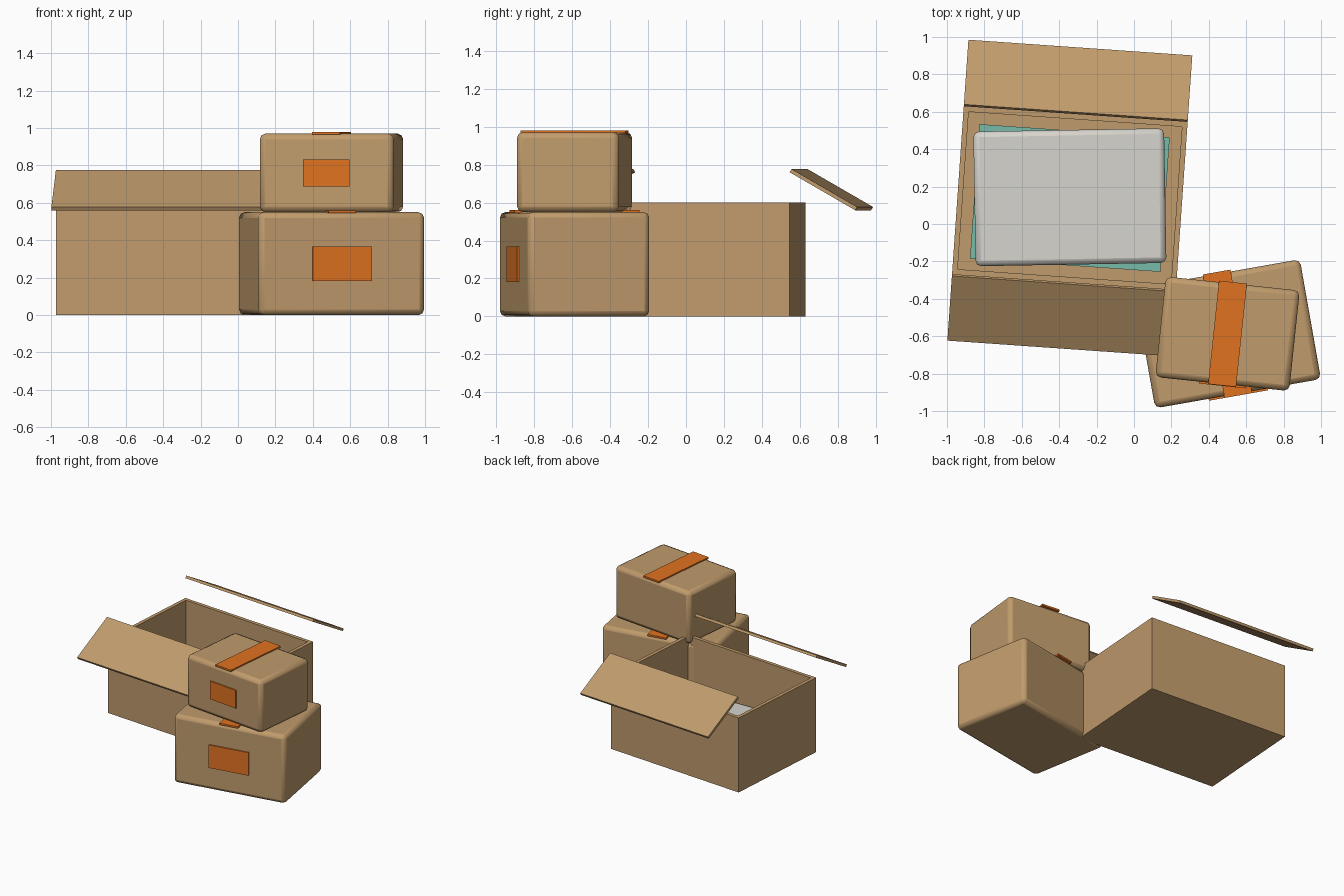
import bpy, bmesh
from math import radians, pi
from mathutils import Matrix, Vector

if "Cube" in bpy.data.objects:
    bpy.data.objects.remove(bpy.data.objects["Cube"])


def material(name, rgb):
    m = bpy.data.materials.new(name)
    m.diffuse_color = (*rgb, 1)
    m.use_nodes = True
    m.node_tree.nodes["Principled BSDF"].inputs["Base Color"].default_value = m.diffuse_color
    return m


CARD = material("cardboard", (0.53, 0.33, 0.15))
TAPE = material("orange_tape", (0.75, 0.17, 0.015))
TEAL = material("teal_cloth", (0.19, 0.50, 0.40))
PALE = material("pale_cloth", (0.68, 0.66, 0.61))


def frame(x, y, deg):
    """Local frame standing on the ground, turned about z."""
    return Matrix.Translation((x, y, 0)) @ Matrix.Rotation(radians(deg), 4, 'Z')


def block(name, base, centre, size, mat, tilt=0, bevel=0, wall=0, floor=0):
    """Box in a local frame; optional tilt about x, bevel, or hollow open top."""
    bm = bmesh.new()
    bmesh.ops.create_cube(bm, size=1)
    bmesh.ops.scale(bm, vec=size, verts=bm.verts)
    if wall:
        top = max(bm.faces, key=lambda f: f.calc_center_median().z)
        bmesh.ops.inset_region(bm, faces=[top], thickness=wall)
        ext = bmesh.ops.extrude_discrete_faces(bm, faces=[top])
        bmesh.ops.translate(bm, vec=(0, 0, floor - size[2]),
                            verts=ext["faces"][0].verts[:])
        bmesh.ops.recalc_face_normals(bm, faces=bm.faces)
    mesh = bpy.data.meshes.new(name)
    bm.to_mesh(mesh)
    bm.free()
    mesh.materials.append(mat)
    ob = bpy.data.objects.new(name, mesh)
    bpy.context.collection.objects.link(ob)
    ob.matrix_world = (base @ Matrix.Translation(centre)
                       @ Matrix.Rotation(radians(tilt), 4, 'X'))
    if bevel:
        mod = ob.modifiers.new("soft_edges", 'BEVEL')
        mod.width = bevel
        mod.segments = 2
        bpy.context.view_layer.objects.active = ob
        ob.select_set(True)
        bpy.ops.object.shade_smooth_by_angle(angle=radians(35))
        ob.select_set(False)
    return ob


# Open box with its two lifted flaps
W, D, H = 1.2, 0.9, 0.6
crate = frame(-0.343, 0.139, -4)
block("open_box", crate, (0, 0, H / 2), (W, D, H), CARD, wall=0.04, floor=0.04)
for label, side in (("front", -1), ("back", 1)):
    block(label + "_flap", crate, (0, side * (D / 2 + 0.178), 0.668),
          (W, 0.4, 0.02), CARD, tilt=-30 * side)

# Folded cloths inside the open box
block("lower_cloth", crate, (0, 0, 0.09), (1.02, 0.72, 0.10), TEAL)
block("upper_cloth", frame(-0.343, 0.143, 1), (0, 0, 0.195),
      (1.02, 0.72, 0.11), PALE, bevel=0.03)


def sealed_box(label, base, z, size, strip_len, patch):
    """Closed carton with a tape strip on top and a patch on the front."""
    w, d, h = size
    block(label + "_carton", base, (0, 0, z + h / 2), size, CARD, bevel=0.03)
    block(label + "_top_tape", base, (0, 0, z + h + 0.003),
          (0.15, strip_len, 0.014), TAPE)
    block(label + "_front_patch", base, (0, -d / 2 - 0.003, z + h / 2),
          (patch[0], 0.014, patch[1]), TAPE)


# Two stacked cartons
sealed_box("lower", frame(0.5, -0.587, 10), 0, (0.9, 0.65, 0.55), 0.67, (0.32, 0.185))
sealed_box("upper", frame(0.5, -0.587, -6), 0.55, (0.72, 0.54, 0.42), 0.555, (0.25, 0.145))
